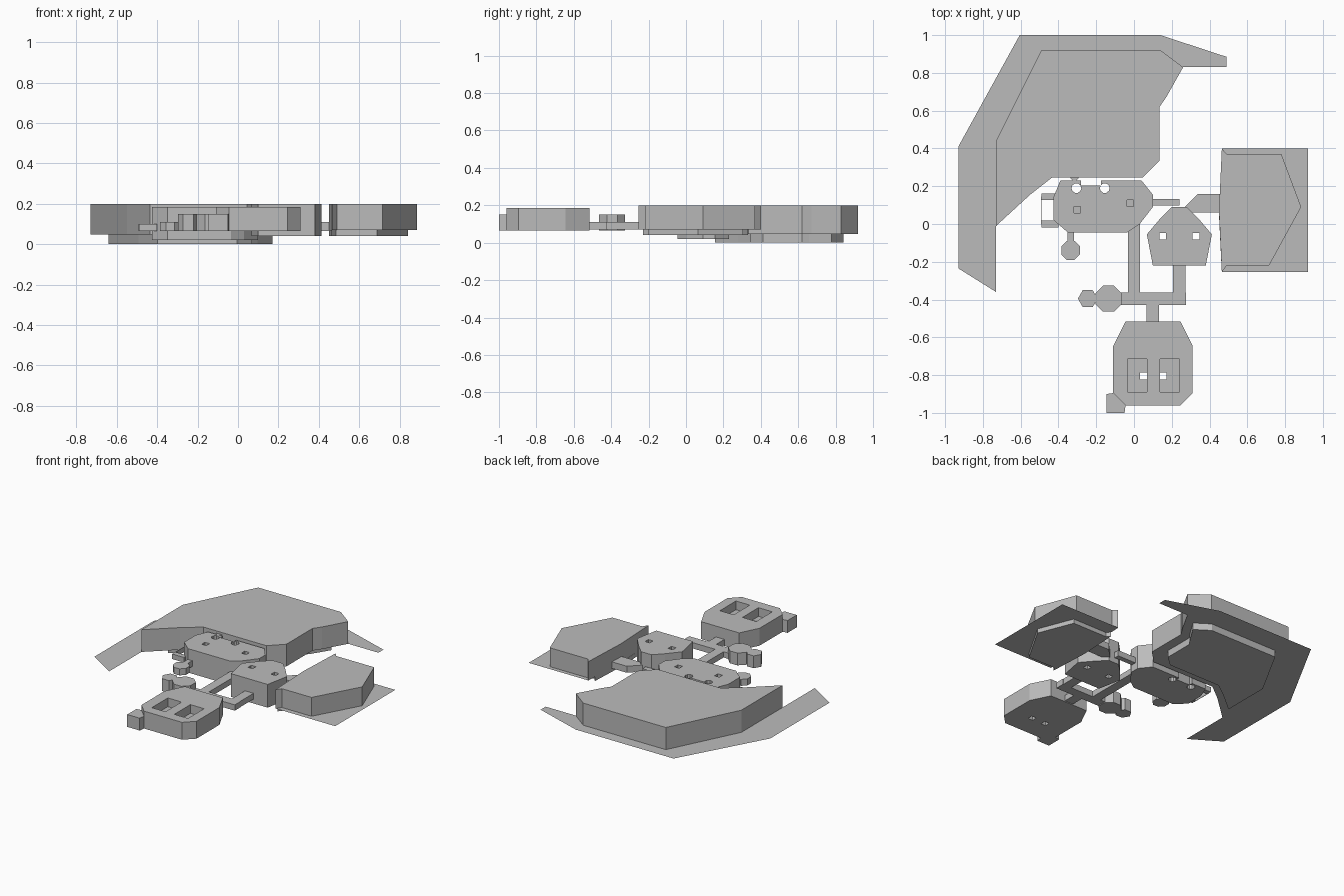
import bpy
import bmesh
import math

cube = bpy.data.objects.get("Cube")
if cube:
    bpy.data.objects.remove(cube)

grey = bpy.data.materials.new("plain grey")
grey.use_nodes = True
colour = (.5, .5, .5, 1)
grey.diffuse_color = colour
grey.node_tree.nodes["Principled BSDF"].inputs["Base Color"].default_value = colour

# Shared heights and sizes
BASE = .04
TOP = .2
RAISED = .065
BODY_TOP = .185
CAP_TOP = .15
BEAM_TOP = .11
BEAM_WIDTH = .065
THIN_BAR = .035


def prism(name, outline, low, high):
    """Extrude an outline upwards from one height to another."""
    bm = bmesh.new()
    face = bm.faces.new([bm.verts.new((x, y, low)) for x, y in outline])
    if high > low:
        extruded = bmesh.ops.extrude_face_region(bm, geom=[face])["geom"]
        for item in extruded:
            if isinstance(item, bmesh.types.BMVert):
                item.co.z = high
        bmesh.ops.recalc_face_normals(bm, faces=bm.faces)
    else:
        face.normal_update()
        if face.normal.z < 0:
            face.normal_flip()
    mesh = bpy.data.meshes.new(name)
    bm.to_mesh(mesh)
    bm.free()
    mesh.materials.append(grey)
    obj = bpy.data.objects.new(name, mesh)
    bpy.context.collection.objects.link(obj)
    return obj


def sheet(name, outline, height):
    """A flat sheet without thickness."""
    return prism(name, outline, height, height)


def rect(left, right, front, back):
    return [(left, front), (right, front), (right, back), (left, back)]


def square(x, y, half=.018):
    return rect(x - half, x + half, y - half, y + half)


def polygon(x, y, radius, sides, turn=0):
    angles = [turn + math.tau * i / sides for i in range(sides)]
    return [(x + radius * math.cos(a), y + radius * math.sin(a)) for a in angles]


def octagon(x, y, radius):
    return polygon(x, y, radius, 8, math.pi / 8)


def chamfered(left, right, front, back, side, front_depth, back_depth):
    """A rectangle with its four corners cut off."""
    return [(left + side, front), (right - side, front),
            (right, front + front_depth), (right, back - back_depth),
            (right - side, back), (left + side, back),
            (left, back - back_depth), (left, front + front_depth)]


def mirrored(middle, half):
    """Complete a half outline across a vertical centre line."""
    right = [(middle + x, y) for x, y in half]
    left = [(middle - x, y) for x, y in reversed(half)]
    return right + left


def shrunk(outline, centre, factor_x, factor_y):
    cx, cy = centre
    return [(cx + (x - cx) * factor_x, cy + (y - cy) * factor_y) for x, y in outline]


def bar(name, start, end, width=BEAM_WIDTH, low=.07, high=BEAM_TOP):
    """A straight bar along the x or y axis."""
    (x0, y0), (x1, y1) = start, end
    half = width / 2
    if y0 == y1:
        outline = rect(x0, x1, y0 - half, y0 + half)
    else:
        outline = rect(x0 - half, x0 + half, y0, y1)
    return prism(name, outline, low, high)


def cut(target, outline, low=-TOP, high=TOP * 2):
    """Sink a hole, or a pit when the low height is given."""
    tool = prism(target.name + "_cutter", outline, low, high)
    tool.hide_render = True
    tool.hide_viewport = True
    tool.display_type = 'WIRE'
    mod = target.modifiers.new("cut", 'BOOLEAN')
    mod.operation = 'DIFFERENCE'
    mod.solver = 'EXACT'
    mod.object = tool


# Large back shell: block, wide flat sheet and shallow underside
inner_edge = [(.26, .83), (.17, .67), (.135, .62), (.135, .335),
              (.045, .245), (-.435, .245), (-.55, .155), (-.73, -.01)]
block_outline = inner_edge + [(-.73, .44), (-.49, .92), (.14, .92)]
sheet_outline = inner_edge + [(-.73, -.36), (-.93, -.235), (-.93, .41),
                              (-.605, 1), (.14, 1), (.49, .885), (.49, .83)]
sheet_height = .047
prism("back_block", block_outline, sheet_height, TOP)
sheet("back_sheet", sheet_outline, sheet_height)
prism("back_underside", shrunk(block_outline, (-.235, .625), .82, .74), 0, sheet_height)

# Side shell, made the same way
side_outline = [(.45, .07), (.465, .4), (.49, .37), (.78, .37), (.885, .09),
                (.715, -.22), (.49, -.22), (.465, -.255)]
side_sheet = [(.45, .07), (.465, .4), (.92, .4), (.92, -.255), (.465, -.255)]
side_height = .07
prism("side_block", side_outline, side_height, TOP)
sheet("side_sheet", side_sheet, side_height)
prism("side_underside", shrunk(side_outline, (.45, -.08), .9, .855), BASE, side_height)

# Middle body with two round notches, a slot between them and two pits
body = prism("middle_body", [(-.39, .23), (.04, .23), (.1, .155), (.1, .09), (.03, 0),
                             (-.035, -.045), (-.35, -.045), (-.425, .02),
                             (-.425, .145)], BASE / 2, BODY_TOP)
notches = (-.305, -.155)
for x in notches:
    cut(body, polygon(x, .19, .026, 10))
cut(body, rect(-.28, -.175, .205, .25))
for x, y in ((-.3, .075), (-.02, .11)):
    cut(body, square(x, y), low=CAP_TOP)
prism("body_knob", polygon(-.315, .243, .022, 4), RAISED, BODY_TOP)

# Bracket beside the middle body
for y in (0, .145):
    bar("bracket_prong", (-.49, y), (-.4, y), THIN_BAR, RAISED, .1)
bar("bracket_plate", (-.49, 0), (-.49, .145), .003, RAISED, .1)

# Hanging knob on its stem
bar("knob_stem", (-.335, -.1), (-.335, -.04), THIN_BAR)
prism("knob", octagon(-.335, -.14, .054), RAISED, BEAM_TOP)

# Small body with two eye holes, and the arm that joins it to the side shell
middle = .24
small_body = prism("small_body", mirrored(middle, [(.04, .09), (.1, .03), (.172, -.055),
                                                   (.14, -.22)]), BASE, TOP)
for side in (-1, 1):
    cut(small_body, square(middle + side * .088, -.065))
prism("side_arm", [(.27, .09), (.34, .16), (.46, .16), (.46, .06), (.3, .06)],
      RAISED, BEAM_TOP)

# Connecting beams
cross_y = -.395
bar("long_beam", (0, cross_y), (0, .01))
bar("cross_beam", (-.08, cross_y), (.275, cross_y))
bar("right_beam", (middle, cross_y), (middle, -.21))
bar("front_beam", (.1, -.52), (.1, cross_y))
bar("slim_beam", (.09, .115), (middle, .115), THIN_BAR)

# End caps of the cross beam
prism("end_cap_large", octagon(-.135, cross_y, .075), RAISED, CAP_TOP)
prism("end_cap_small", polygon(-.245, cross_y, .052, 6), RAISED, CAP_TOP)

# Front body with two square pits, each with a small through hole
front_body = prism("front_body", chamfered(-.11, .31, -.96, -.515, .065, .065, .13),
                   RAISED, BODY_TOP)
for pit_left, hole_x in ((-.035, .05), (.137, .155)):
    cut(front_body, rect(pit_left, pit_left + .105, -.89, -.715), low=.125)
    cut(front_body, square(hole_x, -.805))

# Tag on the front body's corner
prism("corner_tag", [(-.145, -.9), (-.11, -.895), (-.045, -.96), (-.05, -1),
                     (-.145, -1)], RAISED, CAP_TOP)
